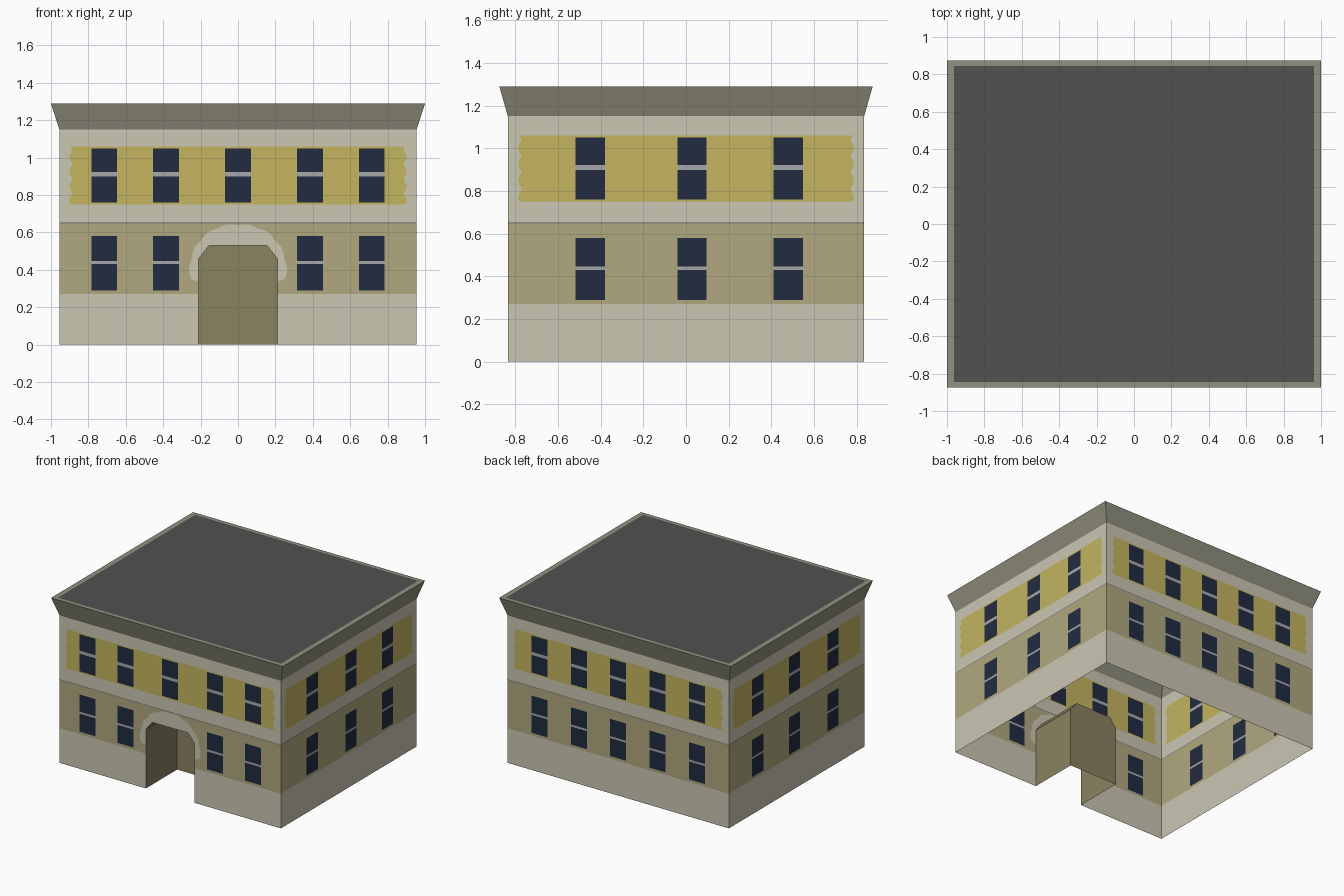
import bpy, bmesh, math

if "Cube" in bpy.data.objects:
    bpy.data.objects.remove(bpy.data.objects["Cube"])

W, D = 0.955, 0.835           # half width and half depth of the walls
WALL_TOP, ROOF_Z = 1.15, 1.29


def linear(c):
    c /= 255
    return c / 12.92 if c <= 0.04045 else ((c + 0.055) / 1.055) ** 2.4


PALETTE = {
    "cream_stone": (203, 199, 180), "tan_wall": (177, 169, 126),
    "yellow_wall": (195, 181, 96), "window_glass": (33, 43, 65),
    "window_bar": (166, 167, 170), "ledge_grey": (146, 143, 130),
    "cornice_stone": (146, 144, 126), "roof_grey": (81, 81, 81),
    "recess_brown": (138, 130, 97),
}
NAMES = list(PALETTE)
MATS = []
for name, rgb in PALETTE.items():
    m = bpy.data.materials.new(name)
    m.diffuse_color = (*[linear(c) for c in rgb], 1)
    m.use_nodes = True
    m.node_tree.nodes["Principled BSDF"].inputs["Base Color"].default_value = m.diffuse_color
    MATS.append(m)


class Part:
    """Collects coloured faces and turns them into one object."""
    def __init__(self, name):
        self.name, self.bm, self.used = name, bmesh.new(), []

    def face(self, pts, colour):
        if colour not in self.used:
            self.used.append(colour)
        f = self.bm.faces.new([self.bm.verts.new(p) for p in pts])
        f.material_index = self.used.index(colour)

    def finish(self):
        bmesh.ops.remove_doubles(self.bm, verts=self.bm.verts, dist=0.0004)
        me = bpy.data.meshes.new(self.name)
        self.bm.to_mesh(me)
        self.bm.free()
        for c in self.used:
            me.materials.append(MATS[NAMES.index(c)])
        ob = bpy.data.objects.new(self.name, me)
        bpy.context.collection.objects.link(ob)


# Height bands shared by all walls
BASE, LEDGE0, LEDGE1, YEL0, YEL1 = 0.27, 0.645, 0.655, 0.75, 1.06
WINDOW_ROWS = [(0.29, 0.43, 0.446, 0.58), (0.76, 0.898, 0.922, 1.05)]
HALF_WIN = 0.069
ARCH_HALF = 0.30              # half width of the panel holding the arch


def colour_at(u, z, windows, yellow):
    if any(abs(u - c) < HALF_WIN for c in windows):
        for z0, b0, b1, z1 in WINDOW_ROWS:
            if z0 < z < z1:
                return "window_bar" if b0 < z < b1 else "window_glass"
    if z < BASE:
        return "cream_stone"
    if z < LEDGE0:
        return "tan_wall"
    if z < LEDGE1:
        return "ledge_grey"
    if YEL0 < z < YEL1 and abs(u) < yellow:
        return "yellow_wall"
    return "cream_stone"


def wall(name, place, half, windows, yellow, arch=False):
    part = Part(name)
    inner = yellow - 0.03
    us = {-half, half, -inner, inner}
    for c in windows:
        us |= {c - HALF_WIN, c + HALF_WIN}
    if arch:
        us |= {-ARCH_HALF, ARCH_HALF}
    zs = {0, BASE, LEDGE0, LEDGE1, YEL0, YEL1, WALL_TOP}
    for row in WINDOW_ROWS:
        zs |= set(row)
    us, zs = sorted(us), sorted(zs)

    def quad(pts, colour):
        part.face([place(u, z) for u, z in pts], colour)

    for u0, u1 in zip(us, us[1:]):
        for z0, z1 in zip(zs, zs[1:]):
            u, z = (u0 + u1) / 2, (z0 + z1) / 2
            if arch and abs(u) < ARCH_HALF and z < LEDGE0:
                continue
            if abs(u) > inner and YEL0 < z < YEL1:
                continue
            quad([(u0, z0), (u1, z0), (u1, z1), (u0, z1)],
                 colour_at(u, z, windows, yellow))
    # scalloped ends of the yellow band
    n = 20
    ts = [i / n for i in range(n + 1)]
    for t0, t1 in zip(ts, ts[1:]):
        z0, z1 = YEL0 + t0 * (YEL1 - YEL0), YEL0 + t1 * (YEL1 - YEL0)
        e0, e1 = [yellow - 0.018 + 0.02 * abs(math.sin(math.pi * 4 * t + 0.8))
                  for t in (t0, t1)]
        quad([(inner, z0), (e0, z0), (e1, z1), (inner, z1)], "yellow_wall")
        quad([(e0, z0), (half, z0), (half, z1), (e1, z1)], "cream_stone")
        quad([(-e0, z0), (-inner, z0), (-inner, z1), (-e1, z1)], "yellow_wall")
        quad([(-half, z0), (-e0, z0), (-e1, z1), (-half, z1)], "cream_stone")
    if arch:
        arch_panel(quad)
    part.finish()


# Doorway arch, measured around the point (0, ARCH_Z)
ARCH_Z, DOOR, CH_Z, CH_X, DOOR_TOP = 0.40, 0.21, 0.46, 0.155, 0.53


def ray(r, a):
    return (r * math.cos(a), ARCH_Z + r * math.sin(a))


def arch_panel(quad):
    start = -math.atan2(0.06, DOOR)
    right = [math.atan2(CH_Z - ARCH_Z, DOOR), math.atan2(DOOR_TOP - ARCH_Z, CH_X),
             math.atan2(LEDGE0 - ARCH_Z, ARCH_HALF), math.pi / 2]
    right += [start + i / 24 * (math.pi / 2 - start) for i in range(24)]
    angles = sorted({round(b, 5) for a in right for b in (a, math.pi - a)})
    rows = []
    for a in angles:
        c, s = max(abs(math.cos(a)), 1e-6), max(math.sin(a), 1e-6)
        ch = (0.07 * (DOOR) + 0.055 * (CH_Z - ARCH_Z)) / (0.07 * c + 0.055 * math.sin(a))
        door = min(DOOR / c, (DOOR_TOP - ARCH_Z) / s, ch)
        rim = min(ARCH_HALF / c, (LEDGE0 - ARCH_Z) / s)
        ring = 0.238 + 0.015 * c + 0.009 * abs(math.sin(7 * (a - math.pi / 2)))
        if a in (angles[0], angles[-1]):
            ring = door + 0.004
        rows.append((ray(door, a), ray(min(ring, rim - 0.004), a), ray(rim, a)))
    for (d0, r0, o0), (d1, r1, o1) in zip(rows, rows[1:]):
        quad([d0, r0, r1, d1], "cream_stone")
        quad([r0, o0, o1, r1], "tan_wall")
    # straight jambs below the ring
    zi, zo = rows[0][0][1], rows[0][2][1]
    a, b = DOOR, ARCH_HALF
    quad([(a, 0), (b, 0), (b, BASE), (a, BASE)], "cream_stone")
    quad([(a, BASE), (b, BASE), (b, zo), (a, zi)], "tan_wall")
    quad([(-b, 0), (-a, 0), (-a, BASE), (-b, BASE)], "cream_stone")
    quad([(-b, BASE), (-a, BASE), (-a, zi), (-b, zo)], "tan_wall")


# Four walls, open underneath
FRONT = (-0.715, -0.385, 0, 0.385, 0.715)
BACK = (-0.68, -0.34, 0, 0.34, 0.68)
SIDE = (-0.448, 0.028, 0.48)
wall("front_wall", lambda u, z: (u, -D, z), W, FRONT, 0.90, arch=True)
wall("back_wall", lambda u, z: (-u, D, z), W, BACK, 0.90)
wall("right_wall", lambda u, z: (W, u, z), D, SIDE, 0.785)
wall("left_wall", lambda u, z: (-W, -u, z), D, [-c for c in SIDE], 0.785)

# Entrance recess behind the arch
recess = Part("entrance_recess")
outline = [(DOOR, 0), (DOOR, CH_Z), (CH_X, DOOR_TOP)]
outline += [(-x, z) for x, z in reversed(outline)]
BACK_Y = -0.45
for (x0, z0), (x1, z1) in zip(outline, outline[1:]):
    recess.face([(x0, -D, z0), (x1, -D, z1), (x1, BACK_Y, z1), (x0, BACK_Y, z0)],
                "recess_brown")
recess.face([(x, BACK_Y, z) for x, z in outline], "recess_brown")
recess.finish()


# Flared cornice, flat rim and roof
def rect(x, y, z):
    return [(-x, -y, z), (x, -y, z), (x, y, z), (-x, y, z)]


cornice = Part("cornice")
loops = [rect(W, D, WALL_TOP), rect(1.0, 0.875, ROOF_Z), rect(0.962, 0.845, ROOF_Z)]
for lo, hi in zip(loops, loops[1:]):
    for i in range(4):
        j = (i + 1) % 4
        cornice.face([lo[i], lo[j], hi[j], hi[i]], "cornice_stone")
cornice.finish()

roof = Part("roof")
roof.face(loops[2], "roof_grey")
roof.finish()
